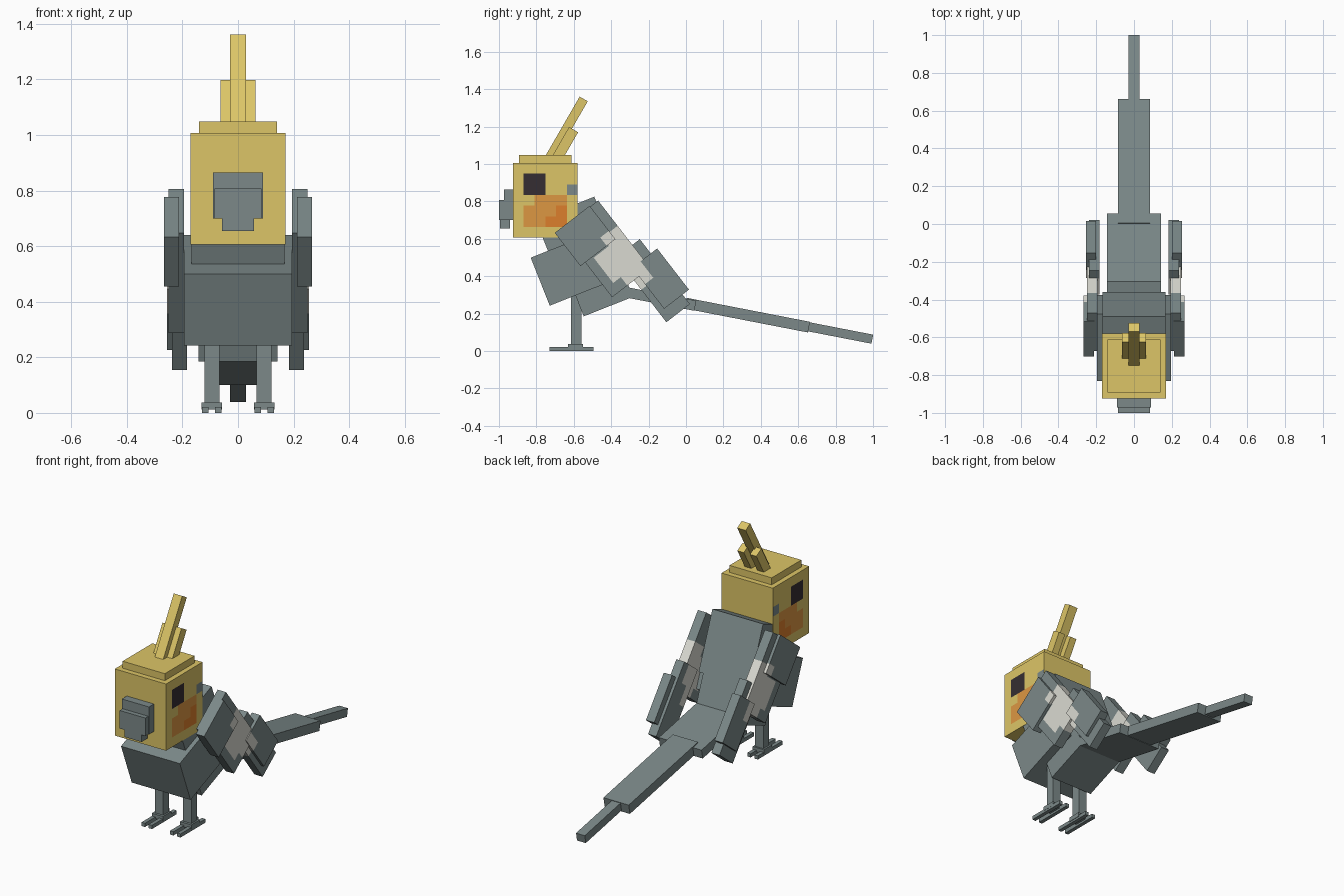
import bpy, bmesh
from math import radians
from mathutils import Vector

if "Cube" in bpy.data.objects:
    bpy.data.objects.remove(bpy.data.objects["Cube"])


def material(name, rgb):
    m = bpy.data.materials.new(name)
    m.use_nodes = True
    color = (*rgb, 1)
    m.diffuse_color = color
    bsdf = m.node_tree.nodes["Principled BSDF"]
    bsdf.inputs["Base Color"].default_value = color
    bsdf.inputs["Roughness"].default_value = 0.9
    return m


grey = material("feather grey", (0.2, 0.25, 0.25))
yellow = material("head yellow", (0.72, 0.56, 0.135))
pale = material("wing pale", (0.7, 0.7, 0.64))
orange = material("cheek orange", (0.72, 0.31, 0.055))
rust = material("cheek deep orange", (0.72, 0.21, 0.025))
black = material("eye black", (0.036, 0.027, 0.032))
LETTERS = {"g": grey, "y": yellow, "p": pale, "o": orange, "r": rust, "k": black}


def box(name, xs, ys, zs, mat=grey, tilt=0, origin=(0, 0), rows=None, sides_only=False):
    """Box in a frame tilted about x. rows paints its side cells, top row first."""
    lo = Vector((xs[0], ys[0], zs[0]))
    size = Vector((xs[1], ys[1], zs[1])) - lo
    bm = bmesh.new()
    bmesh.ops.create_cube(bm, size=1)
    for v in bm.verts:
        v.co = lo + (v.co + Vector((.5, .5, .5))) * size
    me = bpy.data.meshes.new(name)
    me.materials.append(mat)
    if rows:
        nz, ny = len(rows), len(rows[0])
        for axis, n in ((1, ny), (2, nz)):
            for i in range(1, n):
                co, no = lo.copy(), Vector()
                co[axis] += size[axis] * i / n
                no[axis] = 1
                bmesh.ops.bisect_plane(bm, geom=bm.verts[:] + bm.edges[:] + bm.faces[:],
                                       plane_co=co, plane_no=no)
        used = [mat]
        bm.normal_update()
        for f in bm.faces:
            if sides_only and abs(f.normal.x) < .5:
                continue
            c = f.calc_center_median() - lo
            col = min(int(c.y / size.y * ny), ny - 1)
            row = min(int((1 - c.z / size.z) * nz), nz - 1)
            m = LETTERS[rows[row][col]]
            if m not in used:
                used.append(m)
                me.materials.append(m)
            f.material_index = used.index(m)
    bm.to_mesh(me)
    bm.free()
    ob = bpy.data.objects.new(name, me)
    ob.location = (0, *origin)
    ob.rotation_euler.x = radians(tilt)
    bpy.context.collection.objects.link(ob)
    return ob


def pair(name, xs, *args, **kw):
    box("left_" + name, xs, *args, **kw)
    box("right_" + name, (-xs[1], -xs[0]), *args, **kw)


# Head with eyes, cheeks and ear spots
box("head", (-.17, .17), (-.925, -.58), (.606, 1.006), yellow, sides_only=True, rows=[
    "yyyyyy",
    "ykkyyy",
    "ykkyyg",
    "yyoooy",
    "yooory",
    "yoorry",
    "yyyyyy"])
box("head_cap", (-.14, .14), (-.893, -.612), (.95, 1.048), yellow)

# Beak
box("beak_base", (-.09, .09), (-.972, -.9), (.7, .865))
box("beak_front", (-.085, .085), (-1, -.95), (.7, .808))
box("lower_beak", (-.057, .057), (-.995, -.94), (.655, .72))

# Crest
box("tall_crest", (-.028, .028), (-.025, .025), (-.4, 0), yellow, -30, (-.547, 1.348))
pair("short_crest", (.02, .063), (-.028, .028), (-.25, 0), yellow, -30, (-.601, 1.184))

# Tilted body
LEAN = 21.6
box("neck", (-.168, .168), (-.489, -.152), (.595, .948), tilt=LEAN)
box("chest", (-.195, .195), (-.588, -.208), (.494, .77), tilt=LEAN)
box("abdomen", (-.142, .142), (-.44, -.157), (.374, .68), tilt=LEAN)

# Tail in three narrowing lengths
TAIL = dict(tilt=-11, origin=(.053, .27))
box("tail_base", (-.142, .142), (-.48, .002), (-.055, 0), **TAIL)
box("tail_middle", (-.084, .084), (-.05, .62), (-.053, .005), **TAIL)
box("tail_tip", (-.029, .029), (.57, .965), (-.047, .002), **TAIL)

# Folded wings
WING = dict(tilt=37.7, origin=(-.47, .805))
pair("wing", (.194, .25), (-.257, 0), (-.455, 0), rows=[
    "ggggg",
    "ggggg",
    "ggggg",
    "gggpp",
    "gpppp",
    "gpppp",
    "gpppp",
    "ggppp"], **WING)
pair("wing_shoulder", (.212, .267), (-.289, -.053), (-.22, .005),
     rows=["gggg", "gggg", "gggg", "gggp"], **WING)
pair("wing_tip_outer", (.2, .255), (-.075, .093), (-.674, -.396),
     rows=["pgg", "pgg", "ggg", "ggg", "ggg"], **WING)
pair("wing_tip_inner", (.183, .237), (-.109, .05), (-.738, -.3),
     rows=["ppg", "ppg", "pgg", "pgg", "ggg", "ggg", "ggg", "ggg"], **WING)

# Legs and feet
pair("leg", (.067, .121), (-.615, -.56), (.03, .3))
pair("ankle", (.057, .131), (-.63, -.55), (.012, .038))
pair("inner_toe", (.06, .083), (-.73, -.495), (0, .022))
pair("outer_toe", (.107, .13), (-.73, -.495), (0, .022))
